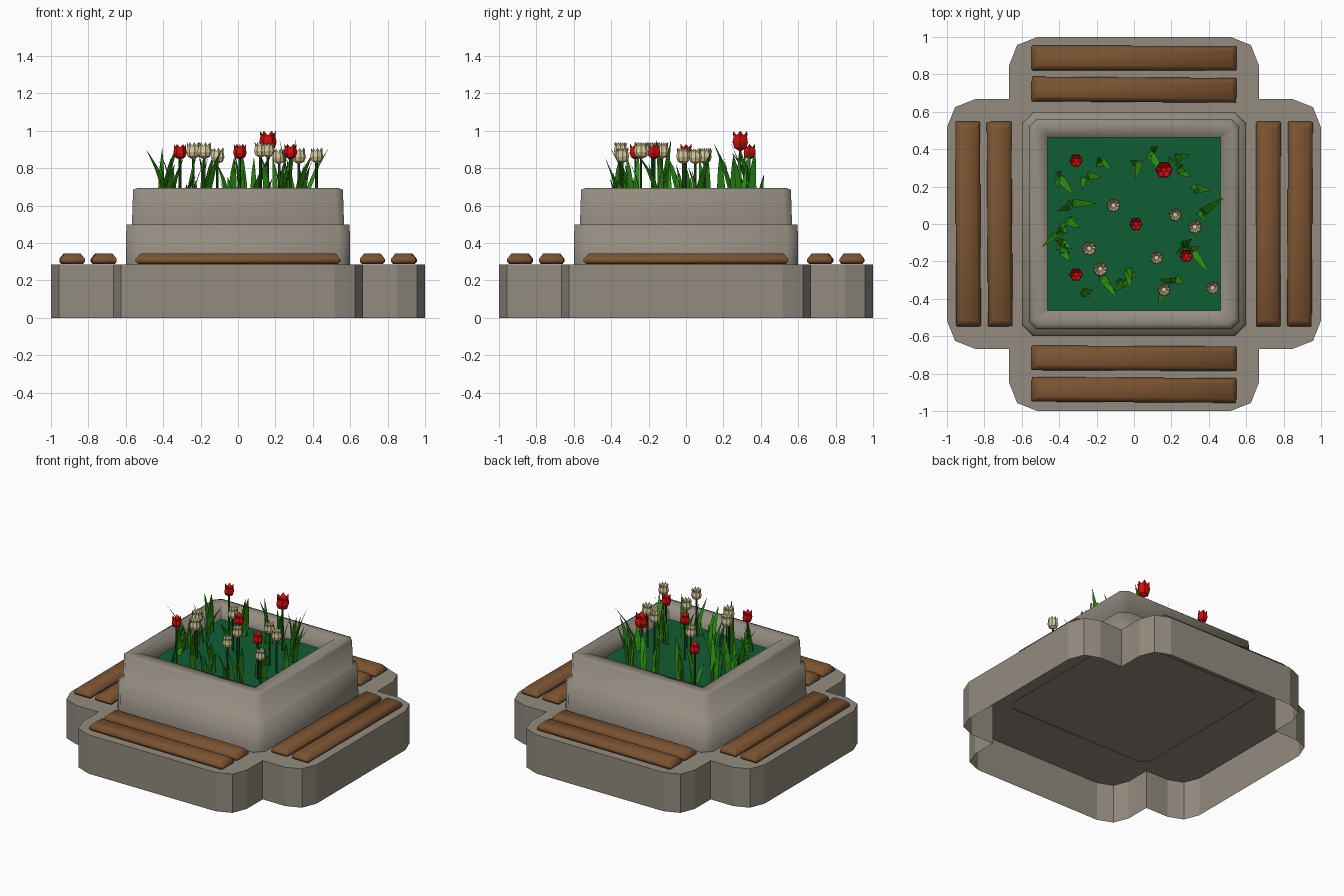
import bpy, bmesh, math, random
from mathutils import Vector, Matrix

if "Cube" in bpy.data.objects:
    bpy.data.objects.remove(bpy.data.objects["Cube"])

random.seed(4)


def mat(name, rgb):
    m = bpy.data.materials.new(name)
    m.diffuse_color = (*rgb, 1)
    m.use_nodes = True
    m.node_tree.nodes["Principled BSDF"].inputs["Base Color"].default_value = m.diffuse_color
    return m


STONE = mat("stone", (0.29, 0.26, 0.215))
WOOD = mat("wood", (0.195, 0.085, 0.03))
GROUND = mat("planting_green", (0.005, 0.11, 0.034))
LEAF = mat("leaf_green", (0.025, 0.27, 0.006))
STEM = mat("stem_green", (0.015, 0.1, 0.01))
RED = mat("red_petal", (0.62, 0.004, 0.004))
CREAM = mat("cream_petal", (0.68, 0.59, 0.33))


def finish(bm, name, material, smooth=False, fix=True):
    if fix:
        bmesh.ops.recalc_face_normals(bm, faces=bm.faces[:])
    me = bpy.data.meshes.new(name)
    bm.to_mesh(me)
    bm.free()
    me.materials.append(material)
    for p in me.polygons:
        p.use_smooth = smooth
    ob = bpy.data.objects.new(name, me)
    bpy.context.collection.objects.link(ob)
    return ob


def loft(bm, rings, cap_start=False, cap_end=False):
    """Skin a list of closed point rings with equal counts."""
    vs = [[bm.verts.new(p) for p in r] for r in rings]
    n = len(vs[0])
    for a, b in zip(vs, vs[1:]):
        for i in range(n):
            j = (i + 1) % n
            bm.faces.new((a[i], a[j], b[j], b[i]))
    if cap_start:
        bm.faces.new(vs[0][::-1])
    if cap_end:
        bm.faces.new(vs[-1])


def rect(hx, hy, c, z):
    """Rectangle ring with chamfered corners."""
    return [(hx, -hy + c, z), (hx, hy - c, z), (hx - c, hy, z), (-hx + c, hy, z),
            (-hx, hy - c, z), (-hx, -hy + c, z), (-hx + c, -hy, z), (hx - c, -hy, z)]


# Cross-shaped stone base, open underneath
arm = [(1, -0.516), (1, 0.516), (0.957, 0.625), (0.85, 0.667),
       (0.667, 0.667), (0.667, 0.85), (0.625, 0.957)]
outline = []
for k in range(4):
    c, s = round(math.cos(k * math.pi / 2)), round(math.sin(k * math.pi / 2))
    outline += [(x * c - y * s, x * s + y * c) for x, y in arm]
bm = bmesh.new()
loft(bm, [[(x, y, z) for x, y in outline] for z in (0, 0.285)], cap_end=True)
bmesh.ops.remove_doubles(bm, verts=bm.verts[:], dist=1e-4)
finish(bm, "stone_base", STONE, fix=False)

# Stepped planter box with a flat rim and sunken inside
profile = [(0.6, 0.06, 0.28), (0.597, 0.06, 0.5), (0.567, 0.04, 0.5),
           (0.561, 0.04, 0.685), (0.535, 0.03, 0.695), (0.463, 0.002, 0.695),
           (0.463, 0.002, 0.57)]
bm = bmesh.new()
loft(bm, [rect(h, h, c, z) for h, c, z in profile])
planter = finish(bm, "planter_box", STONE, smooth=True, fix=False)

# Green planting bed
bm = bmesh.new()
bm.faces.new([bm.verts.new((x, y, 0.59)) for x, y in
              ((-.465, -.465), (.465, -.465), (.465, .465), (-.465, .465))])
finish(bm, "planting_bed", GROUND, fix=False)

# Two wooden seat planks on each of the four arms
for side in range(4):
    for i, off in enumerate((0.718, 0.887)):
        bm = bmesh.new()
        loft(bm, [rect(l, w, 0.004, z) for l, w, z in
                  ((0.53, 0.055, 0.287), (0.547, 0.066, 0.3),
                   (0.547, 0.066, 0.315), (0.52, 0.044, 0.343))], True, True)
        turn = Matrix.Rotation(side * math.pi / 2, 4, 'Z')
        place = Matrix.Translation((0, -off, 0)) @ Matrix.Rotation(random.uniform(-.008, .008), 4, 'Z')
        bm.transform(turn @ place)
        finish(bm, f"seat_plank_{side}_{i}", WOOD, smooth=True)


# Tulips: cup with a zigzag petal edge on a thin stem
def tulip(idx, x, y, top, scale, material, petals):
    n = petals * 2
    h = 0.082 * scale
    bm = bmesh.new()
    rings = []
    for r, t in ((0.006, 0), (0.028, 0.14), (0.036, 0.42), (0.031, 0.72), (0.033, 1)):
        ring = []
        for i in range(n):
            a = 2 * math.pi * i / n
            tip = i % 2 == 0
            rr = r * scale * (1 if tip else 0.88)
            tt = t if tip or t < 1 else 0.78
            ring.append((x + rr * math.cos(a), y + rr * math.sin(a), top - h + h * tt))
        rings.append(ring)
    # inner cup
    rings.append([(x + .012 * math.cos(2 * math.pi * i / n), y + .012 * math.sin(2 * math.pi * i / n),
                   top - h * 0.4) for i in range(n)])
    loft(bm, rings, True, True)
    finish(bm, f"tulip_bloom_{idx}", material, fix=False)
    bm = bmesh.new()
    loft(bm, [[(x + .007 * math.cos(k * math.pi / 3), y + .007 * math.sin(k * math.pi / 3), z)
               for k in range(6)] for z in (0.585, top - h + 0.004)])
    finish(bm, f"tulip_stem_{idx}", STEM, fix=False)


reds = [(-.31, .34, .93, 1), (.16, .29, 1.0, 1.3), (.01, 0, .93, 1),
        (-.31, -.27, .93, 1), (.28, -.17, .93, 1)]
creams = [(-.11, .10, .91, 1.05), (.22, .05, .905, 1), (.325, -.015, .91, 1.05),
          (-.24, -.13, .94, 1.1), (-.18, -.24, .94, 1.1), (.12, -.18, .94, 1),
          (.16, -.35, .94, 1), (.42, -.34, .91, 1)]
for i, (x, y, t, s) in enumerate(reds):
    tulip(i, x, y, t, s, RED, 6)
for i, (x, y, t, s) in enumerate(creams):
    tulip(i + len(reds), x, y, t, s, CREAM, 9)


# Leaf blades: tapered strips arching from base to tip
def blade(bm, bx, by, tx, ty, top, width):
    d = Vector((tx - bx, ty - by, 0))
    side = Vector((-d.y, d.x, 0)).normalized() * width / 2
    prev = None
    for t, w in ((0, 0.8), (0.35, 1), (0.7, 0.65), (1, 0.04)):
        p = Vector((bx, by, 0.585)) + d * t ** 1.8
        p.z += (top - 0.585) * t
        cur = [bm.verts.new(p - side * w), bm.verts.new(p + side * w)]
        if prev:
            bm.faces.new((prev[0], prev[1], cur[1], cur[0]))
        prev = cur


# base x, base y, tip x, tip y, tip height
tufts = [(.08, .38, .18, .25, .88), (.36, .06, .48, .14, .9), (-.38, -.03, -.49, -.12, .9),
         (-.17, -.28, -.09, -.4, .9), (.31, -.14, .4, -.26, .88), (-.33, .11, -.2, .11, .9),
         (-.4, .25, -.32, .15, .93), (-.25, .26, -.17, .25, .85), (-.18, .34, -.12, .29, .9),
         (.03, .34, .01, .24, .93), (.22, .35, .3, .37, .9), (.24, .29, .3, .25, .88),
         (.33, .19, .41, .18, .87), (-.36, .02, -.29, -.02, .86), (-.38, -.1, -.42, -.09, .84),
         (-.38, -.15, -.34, -.2, .82), (.26, -.12, .31, -.08, .95), (-.03, -.25, -.02, -.35, .86),
         (-.05, -.31, -.11, -.36, .82), (.16, -.36, .13, -.43, .85), (.22, -.29, .26, -.32, .88),
         (-.27, -.37, -.22, -.35, .88)]
bm = bmesh.new()
for bx, by, tx, ty, h in tufts:
    blade(bm, bx, by, tx, ty, h, 0.045)
    for k in range(2):  # shorter companions beside each main blade
        a = random.uniform(0, 2 * math.pi)
        r = random.uniform(0.03, 0.07)
        ox, oy = bx + random.uniform(-.02, .02), by + random.uniform(-.02, .02)
        blade(bm, ox, oy, ox + r * math.cos(a), oy + r * math.sin(a),
              h - random.uniform(0.0, 0.14), 0.034)
finish(bm, "leaf_blades", LEAF, fix=False)
